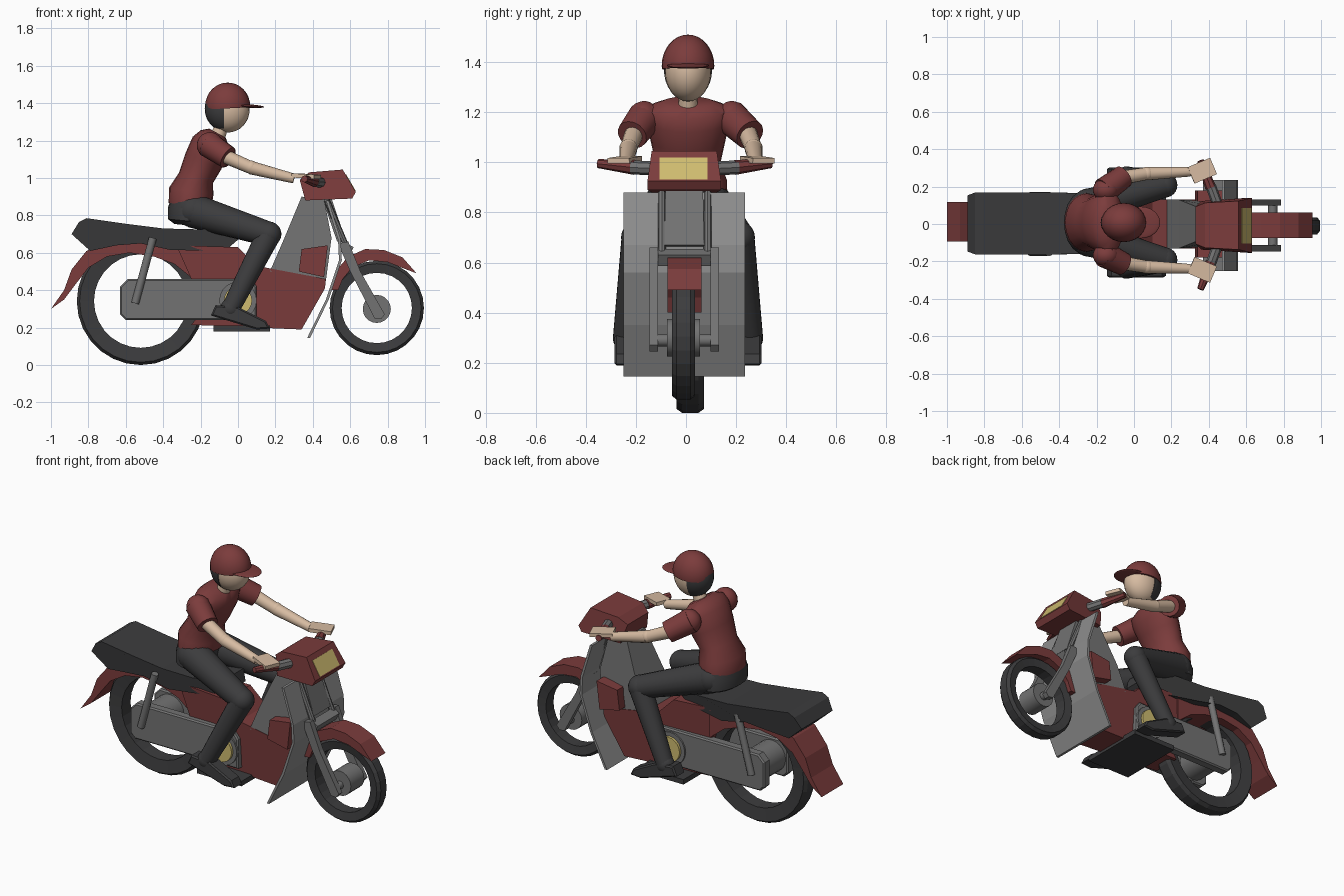
import bpy, bmesh, math
from mathutils import Vector, Matrix

if "Cube" in bpy.data.objects:
    bpy.data.objects.remove(bpy.data.objects["Cube"])


def mat(name, r, g, b):
    m = bpy.data.materials.new(name)
    m.diffuse_color = (r, g, b, 1)
    m.use_nodes = True
    m.node_tree.nodes["Principled BSDF"].inputs["Base Color"].default_value = m.diffuse_color
    return m


RED = mat("red paint", 0.20, 0.045, 0.045)
DARK = mat("dark", 0.045, 0.045, 0.047)
GREY = mat("mid grey", 0.17, 0.17, 0.17)
LIGHT = mat("light grey", 0.27, 0.27, 0.27)
SKIN = mat("skin", 0.68, 0.50, 0.36)
LAMP = mat("lamp yellow", 0.62, 0.50, 0.16)


def finish(name, bm, m, smooth=False):
    bmesh.ops.recalc_face_normals(bm, faces=bm.faces)
    me = bpy.data.meshes.new(name)
    bm.to_mesh(me)
    bm.free()
    me.materials.append(m)
    if smooth:
        for p in me.polygons:
            p.use_smooth = True
        me.set_sharp_from_angle(angle=math.radians(40))
    ob = bpy.data.objects.new(name, me)
    bpy.context.collection.objects.link(ob)
    return ob


def prism(name, pts, m, y=0.0, w=None, bevel=0.0):
    """Side profile (x, z[, half width]) spread to both sides of y."""
    bm = bmesh.new()
    half = [p[2] if w is None else w for p in pts]
    sides = [[bm.verts.new((p[0], y + s * h, p[1])) for p, h in zip(pts, half)] for s in (-1, 1)]
    n = len(pts)
    caps = [bm.faces.new(v) for v in sides]
    for i in range(n):
        j = (i + 1) % n
        bm.faces.new((sides[0][i], sides[0][j], sides[1][j], sides[1][i]))
    if bevel:
        edges = {e for f in caps for e in f.edges}
        bmesh.ops.bevel(bm, geom=list(edges), offset=bevel, segments=1, affect='EDGES')
    return finish(name, bm, m)


def tube(name, a, b, r0, r1, m, sides=16, smooth=True):
    a, b = Vector(a), Vector(b)
    d = b - a
    bm = bmesh.new()
    M = Matrix.Translation((a + b) / 2) @ d.to_track_quat('Z', 'Y').to_matrix().to_4x4()
    bmesh.ops.create_cone(bm, cap_ends=True, segments=sides, radius1=r0, radius2=r1, depth=d.length, matrix=M)
    return finish(name, bm, m, smooth)


def ball(name, c, r, m, cut=None, tilt=0.0):
    """Ellipsoid, optionally cut by (point, normal) keeping the normal side."""
    bm = bmesh.new()
    M = Matrix.Translation(c) @ Matrix.Rotation(tilt, 4, 'Y') @ Matrix.Diagonal((*r, 1))
    bmesh.ops.create_uvsphere(bm, u_segments=24, v_segments=16, radius=1, matrix=M)
    if cut:
        bmesh.ops.bisect_plane(bm, geom=bm.verts[:] + bm.edges[:] + bm.faces[:],
                               plane_co=cut[0], plane_no=cut[1], clear_inner=True)
        bmesh.ops.holes_fill(bm, edges=[e for e in bm.edges if e.is_boundary])
    return finish(name, bm, m, True)


def box(name, c, size, m, ry=0.0, rz=0.0, bevel=0.0):
    bm = bmesh.new()
    M = (Matrix.Translation(c) @ Matrix.Rotation(rz, 4, 'Z') @ Matrix.Rotation(ry, 4, 'Y')
         @ Matrix.Diagonal((*size, 1)))
    bmesh.ops.create_cube(bm, size=1, matrix=M)
    if bevel:
        bmesh.ops.bevel(bm, geom=bm.edges[:], offset=bevel, segments=1, affect='EDGES')
    return finish(name, bm, m)


def loft(name, rings, m, y=0.0, n=20):
    """Ellipse rings (x, z, rx, ry, tilt) skinned together."""
    bm = bmesh.new()
    loops = []
    for x, z, rx, ry, t in rings:
        a = [2 * math.pi * i / n for i in range(n)]
        loops.append([bm.verts.new((x + rx * math.cos(k) * math.cos(t), y + ry * math.sin(k),
                                    z - rx * math.cos(k) * math.sin(t))) for k in a])
    for p, q in zip(loops, loops[1:]):
        for i in range(n):
            j = (i + 1) % n
            bm.faces.new((p[i], p[j], q[j], q[i]))
    bm.faces.new(loops[0])
    bm.faces.new(loops[-1])
    return finish(name, bm, m, True)


def tyre(name, x, y, z, ro, ri, w, n=28):
    prof = [(ri, -w * .8), (ro - .015, -w), (ro, -w * .6), (ro, w * .6), (ro - .015, w), (ri, w * .8)]
    bm = bmesh.new()
    loops = [[bm.verts.new((x + r * math.cos(2 * math.pi * i / n), y + h, z + r * math.sin(2 * math.pi * i / n)))
              for i in range(n)] for r, h in prof]
    for p, q in zip(loops, loops[1:] + loops[:1]):
        for i in range(n):
            j = (i + 1) % n
            bm.faces.new((p[i], p[j], q[j], q[i]))
    finish(name, bm, DARK)


# wheels and hubs
tyre("rear_tyre", -0.52, 0.017, 0.342, 0.342, 0.25, 0.054)
tyre("front_tyre", 0.742, -0.01, 0.305, 0.252, 0.188, 0.046)
tube("rear_hub", (-0.52, -0.09, 0.35), (-0.52, 0.1, 0.35), 0.095, 0.095, GREY, 20)
tube("front_hub", (0.742, -0.075, 0.3), (0.742, 0.055, 0.3), 0.075, 0.075, GREY, 20)
tube("front_axle", (0.742, -0.14, 0.29), (0.742, 0.125, 0.29), 0.025, 0.025, GREY, 12)

# fenders
prism("rear_fender", [(-1, .3), (-.93, .4), (-.89, .51), (-.81, .61), (-.7, .67), (-.55, .69), (-.4, .67),
                      (-.24, .63), (-.24, .46), (-.34, .54), (-.45, .58), (-.58, .6), (-.7, .58), (-.8, .52),
                      (-.87, .43), (-.93, .35)], RED, 0.012, 0.105)
prism("front_fender", [(.49, .4), (.52, .5), (.59, .58), (.68, .62), (.78, .615), (.88, .575), (.955, .49),
                       (.89, .515), (.8, .55), (.7, .56), (.61, .52), (.56, .46), (.535, .4)], RED, -0.006, 0.068)

# body, seat and footboard
prism("body", [(-.33, .64, .1), (0, .63, .12), (.1, .53, .13), (.47, .46, .13), (.465, .41, .13), (.34, .19, .11),
               (-.25, .215, .09), (-.19, .29, .1), (-.25, .46, .11)], RED)
prism("seat", [(-.89, .7, .15), (-.85, .765, .165), (-.81, .785, .165), (-.6, .755, .165), (-.4, .73, .165),
               (-.2, .725, .16), (-.02, .74, .08), (.0, .67, .07), (-.07, .61, .08), (-.36, .615, .165),
               (-.52, .65, .165), (-.65, .64, .165), (-.79, .61, .13)], DARK, 0.003)
box("footboard", (.02, 0, .195), (.3, .42, .03), DARK)

# fairing, glove boxes and leg shield
prism("inner_fairing", [(.34, .9, .09), (.46, .89, .09), (.5, .68, .12), (.47, .45, .12), (.17, .5, .13),
                        (.24, .66, .13)], GREY)
for s in (-1, 1):
    prism("glove_box", [(.34, .62), (.48, .64), (.46, .47), (.325, .5)], RED, s * .145, .035)
prism("leg_shield", [(.47, .88), (.535, .67), (.54, .56), (.47, .35), (.37, .145), (.385, .145), (.485, .35),
                     (.555, .56), (.55, .67), (.485, .88)], LIGHT, -0.007, .243)
prism("steering_column", [(.45, .89, .075), (.5, .89, .075), (.575, .67, .08), (.53, .66, .08)], GREY, -0.007)

# front fork
for s in (-1, 1):
    y = s * .122 - .007
    prism("fork_leg", [(.535, .65), (.59, .66), (.655, .5), (.785, .27), (.765, .245), (.73, .25), (.6, .5)],
          GREY, y, .017)
    tube("fork_tube", (.475, y * .75, .88), (.585, y * .75, .62), .016, .016, GREY, 8)
box("fork_bridge", (.585, -.007, .62), (.05, .21, .05), GREY, ry=.5)

# headlight housing and handlebar
prism("headlight_housing", [(.33, .99, .1), (.38, 1.03, .12), (.56, 1.045, .13), (.63, .925, .147), (.61, .89, .147),
                            (.36, .88, .13)], RED, -0.007)
box("headlight", (.597, -.01, .972), (.015, .19, .1), LAMP, ry=-.528)
for s in (-1, 1):
    y = -.005
    tube("handlebar", (.45, y + s * .1, .975), (.41, y + s * .21, .98), .028, .028, GREY, 8, False)
    tube("handle_grip", (.41, y + s * .2, .98), (.355, y + s * .345, .995), .03, .018, RED, 8, False)

# swing arm covers, drive discs and rear shocks
for s in (-1, 1):
    prism("swing_arm_cover", [(-.63, .27), (-.6, .24), (.1, .24), (.1, .42), (.07, .46), (-.59, .46), (-.63, .42)],
          GREY, s * .115, .03, .008)
    tube("crank_case", (0, s * .1, .345), (0, s * .155, .345), .1, .1, GREY, 20)
    tube("drive_disc", (0, s * .15, .345), (0, s * .17, .345), .075, .075, LAMP, 20)
    tube("rear_shock", (-.55, s * .152, .33), (-.455, s * .152, .68), .021, .021, GREY, 10)

# rider torso
ry0 = .008
loft("hips", [(-.25, .745, .09, .12, .1), (-.27, .77, .105, .165, .1), (-.265, .83, .11, .17, .1),
              (-.25, .9, .105, .15, .1)], DARK, ry0)
loft("shirt", [(-.255, .86, .116, .158, .05), (-.25, .93, .12, .155, .15), (-.225, 1.0, .095, .13, .3),
               (-.185, 1.09, .105, .15, .45), (-.15, 1.17, .105, .165, .5), (-.125, 1.215, .085, .16, .5),
               (-.11, 1.24, .05, .1, .5)], RED, ry0)

# head and cap
tube("neck", (-.115, ry0, 1.2), (-.08, ry0, 1.3), .04, .036, SKIN)
ball("head", (-.055, ry0, 1.365), (.117, .093, .122), SKIN)
ball("hair", (-.057, ry0, 1.37), (.121, .098, .125), DARK, ((-.075, 0, 0), (-1, 0, 0)))
ball("cap", (-.055, ry0, 1.385), (.12, .105, .125), RED, ((0, 0, 1.375), (-.05, 0, 1)))
ball("cap_peak", (.035, ry0, 1.386), (.105, .085, .01), RED, tilt=.06)

# arms and legs
for s in (-1, 1):
    def P(x, y, z):
        return (x, ry0 + s * y, z)
    o = .012 * s
    ball("shoulder", P(-.15, .175, 1.175), (.07, .062, .07), RED)
    tube("sleeve", P(-.16, .17, 1.18), P(-.055, .235 + o, 1.11), .07, .062, RED)
    tube("upper_arm", P(-.08, .225 + o, 1.12), P(.07, .25 + o, 1.055), .038, .034, SKIN)
    ball("elbow", P(.07, .25 + o, 1.057), (.036, .036, .036), SKIN)
    tube("forearm", P(.07, .25 + o, 1.055), P(.3, .26 + o, .997), .036, .026, SKIN)
    box("hand", P(.365, .265 + o, 1.01), (.13, .095, .022), SKIN, ry=.06, rz=s * .4)
    hip, knee, ankle = P(-.24, .09, .825), P(.165, .2, .7), P(-.04, .25, .3)
    ball("thigh_top", hip, (.093, .093, .09), DARK)
    tube("thigh", hip, knee, .092, .066, DARK)
    ball("knee", knee, (.067, .067, .067), DARK)
    tube("shin", knee, ankle, .066, .05, DARK)
    ball("ankle", ankle, (.055, .05, .055), DARK)
    prism("shoe", [(-.145, .265), (-.12, .32), (.0, .31), (.15, .235), (.17, .195), (.1, .19)],
          DARK, ry0 + s * .25, .043, .008)
